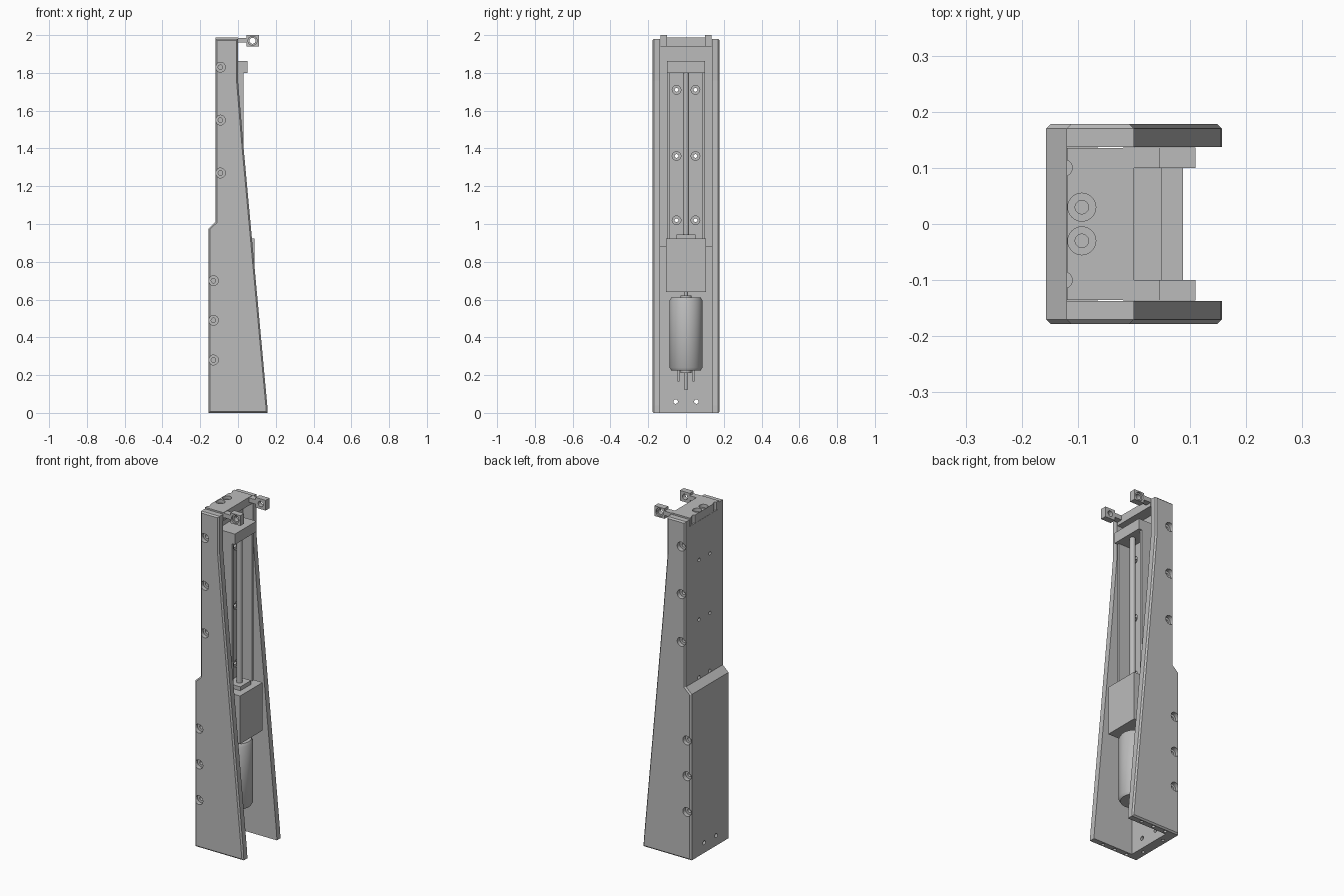
import bpy, bmesh, math
from mathutils import Matrix, Vector

cube = bpy.data.objects.get("Cube")
if cube:
    bpy.data.objects.remove(cube, do_unlink=True)

grey = bpy.data.materials.new("plain grey")
grey.use_nodes = True
grey.diffuse_color = (0.5, 0.5, 0.5, 1)
grey.node_tree.nodes["Principled BSDF"].inputs["Base Color"].default_value = (0.5, 0.5, 0.5, 1)


def finish(name, bm, smooth=False):
    bmesh.ops.recalc_face_normals(bm, faces=bm.faces)
    mesh = bpy.data.meshes.new(name)
    bm.to_mesh(mesh)
    bm.free()
    mesh.materials.append(grey)
    obj = bpy.data.objects.new(name, mesh)
    bpy.context.collection.objects.link(obj)
    if smooth:
        bpy.ops.object.select_all(action='DESELECT')
        obj.select_set(True)
        bpy.context.view_layer.objects.active = obj
        bpy.ops.object.shade_smooth_by_angle(angle=math.radians(35))
    return obj


def extrude(name, profile, y0, y1, chamfer=0):
    """Extrude an x-z profile along y; chamfer the rim at y1."""
    bm = bmesh.new()
    face = bm.faces.new([bm.verts.new((x, y0, z)) for x, z in profile])
    geom = bmesh.ops.extrude_face_region(bm, geom=[face])["geom"]
    verts = [g for g in geom if isinstance(g, bmesh.types.BMVert)]
    bmesh.ops.translate(bm, verts=verts, vec=(0, y1 - y0, 0))
    if chamfer:
        rim = [e for e in bm.edges if all(v in verts for v in e.verts)]
        bmesh.ops.bevel(bm, geom=rim, offset=chamfer, segments=1, affect='EDGES')
    return finish(name, bm)


def box(name, x, y, z):
    return extrude(name, [(x[0], z[0]), (x[1], z[0]), (x[1], z[1]), (x[0], z[1])], *y)


def lathe(name, profile, x, y):
    """Spin a radius-height profile around a vertical axis."""
    bm = bmesh.new()
    verts = [bm.verts.new((r, 0, z)) for r, z in profile]
    edges = [bm.edges.new(p) for p in zip(verts, verts[1:])]
    bmesh.ops.spin(bm, geom=verts + edges, cent=(0, 0, 0), axis=(0, 0, 1),
                   angle=math.tau, steps=40)
    bmesh.ops.remove_doubles(bm, verts=bm.verts, dist=0.0001)
    bmesh.ops.translate(bm, verts=bm.verts, vec=(x, y, 0))
    return finish(name, bm, True)


def drill(obj, axis, places, radius, depth):
    """Cut round holes centred at the given places along an axis."""
    bm = bmesh.new()
    turn = Vector((0, 0, 1)).rotation_difference(Vector(axis)).to_matrix().to_4x4()
    for place in places:
        bmesh.ops.create_cone(bm, cap_ends=True, segments=24, radius1=radius,
                              radius2=radius, depth=depth,
                              matrix=Matrix.Translation(place) @ turn)
    cutter = finish("hole_cutter", bm)
    cutter.hide_render = True
    mod = obj.modifiers.new("holes", 'BOOLEAN')
    mod.operation = 'DIFFERENCE'
    mod.solver = 'EXACT'
    mod.object = cutter
    bpy.context.view_layer.objects.active = obj
    bpy.ops.object.modifier_apply(modifier=mod.name)
    bpy.data.objects.remove(cutter, do_unlink=True)


X, Y, Z = (1, 0, 0), (0, 1, 0), (0, 0, 1)
SIDES = (("left", 1), ("right", -1))

# Tapered side plates with counterbored bolt holes
side = [(-.157, 0), (.157, 0), (.155, .04), (.03, 1.4), (.005, 1.7), (0, 1.76),
        (0, 1.98), (-.12, 1.98), (-.12, 1.01), (-.157, .975)]
bolts = [(-.093, z) for z in (1.83, 1.55, 1.27)] + [(-.13, z) for z in (.7, .49, .28)]
for label, s in SIDES:
    plate = extrude(label + "_side_plate", side, s * .137, s * .178, .008)
    drill(plate, Y, [(x, s * .178, z) for x, z in bolts], .026, .05)
    drill(plate, Y, [(x, s * .16, z) for x, z in bolts], .012, .08)
    drill(plate, Z, [(x, s * .157, 0) for x in (-.08, 0, .08)], .009, .06)

# Stepped back plate
back = extrude("back_plate", [(-.157, 0), (-.1, 0), (-.1, .88), (-.065, .88), (-.065, 1.94),
                              (-.12, 1.94), (-.12, 1.01), (-.157, .975)], -.137, .137)
screws = [(-.1, y, z) for z in (1.02, 1.36, 1.71) for y in (-.05, .05)]
drill(back, X, screws, .01, .3)
drill(back, X, [(-.13, y, .06) for y in (-.055, .055)], .012, .2)
drill(back, Z, [(-.13, y, 0) for y in (-.08, .08)], .009, .06)

# Top bracket with two forward arms and pierced ears
top = box("top_bracket", (-.119, 0), (-.135, .135), (1.94, 1.988))
drill(top, Z, [(-.093, y, 1.988) for y in (-.03, .03)], .025, .04)
drill(top, Z, [(-.093, y, 1.96) for y in (-.03, .03)], .012, .1)
drill(top, Z, [(-.125, y, 1.97) for y in (-.1, .1)], .015, .1)
for label, s in SIDES:
    arm = extrude(label + "_bracket_arm",
                  [(-.02, 1.96), (.045, 1.96), (.045, 1.94), (.11, 1.94), (.11, 2),
                   (.045, 2), (.045, 1.986), (-.02, 1.986)], s * .1, s * .136)
    drill(arm, Y, [(.077, s * .118, 1.97)], .016, .1)
    drill(arm, Y, [(.077, s * .136, 1.97)], .024, .02)

# Linear actuator: open channel, end block, screw rod
floor = box("channel_floor", (-.065, -.045), (-.1, .1), (.9, 1.82))
drill(floor, X, [(-.045, y, z) for x, y, z in screws], .023, .016)
drill(floor, X, screws, .01, .3)
for label, s in SIDES:
    box(label + "_channel_wall", (-.065, .03), (s * .086, s * .1), (.9, 1.82))
box("channel_end_block", (-.065, .05), (-.1, .1), (1.8, 1.862))
lathe("screw_rod", [(0, .9), (.016, .9), (.016, 1.81), (0, 1.81)], .01, 0)
box("rod_collar", (-.04, .05), (-.05, .05), (.91, .945))

# Gearbox and motor
box("gearbox", (-.098, .087), (-.105, .105), (.64, .922))
lathe("motor", [(0, .12), (.009, .12), (.009, .21), (.03, .21), (.03, .225), (.078, .225),
                (.087, .24), (.087, .595), (.078, .61), (.03, .61), (.03, .622),
                (.01, .622), (.01, .65), (0, .65)], -.008, 0)
for label, s in SIDES:
    box(label + "_motor_terminal", (-.014, -.002), (s * .034, s * .046), (.165, .23))
